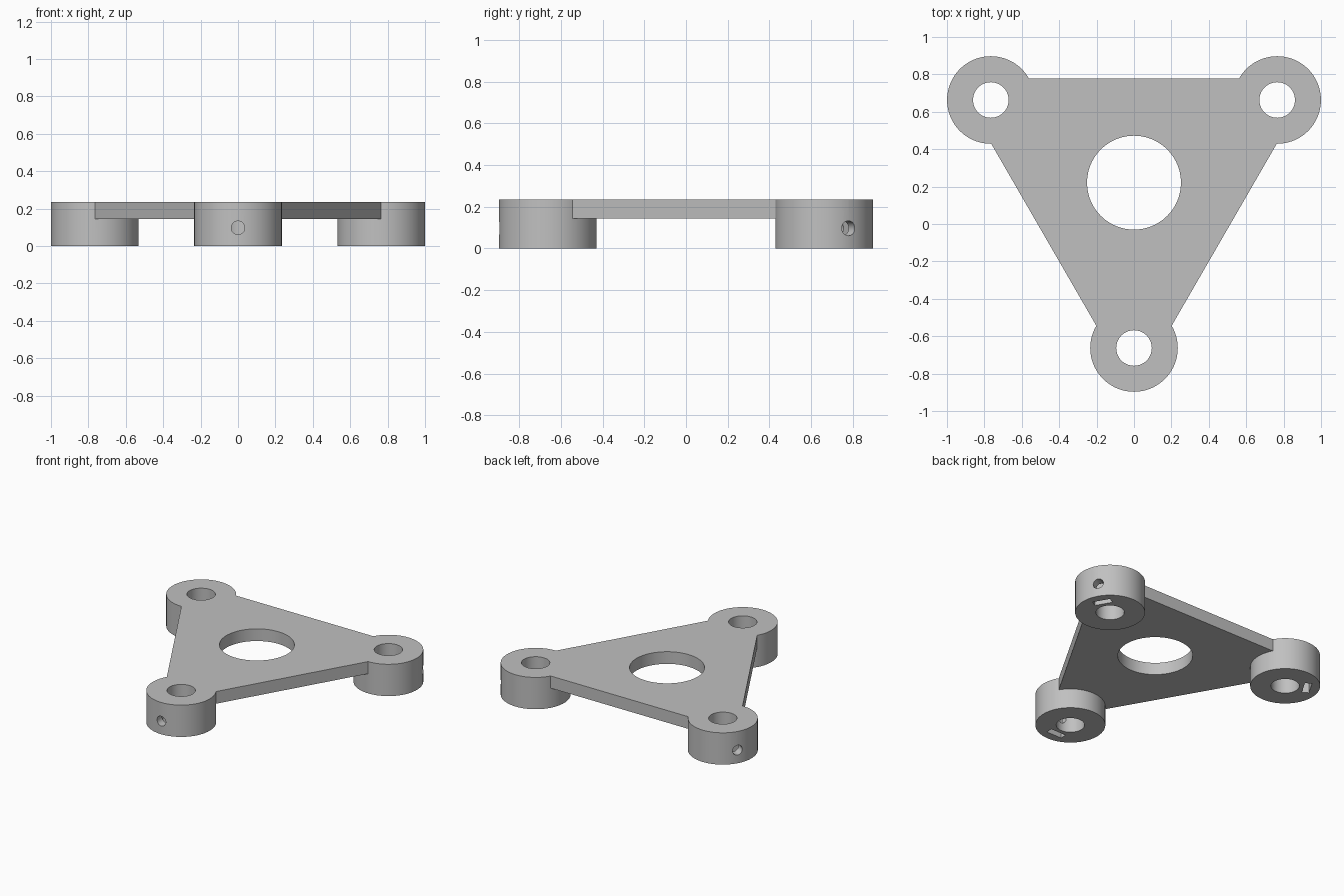
import bpy
import math
from mathutils import Matrix, Vector

if "Cube" in bpy.data.objects:
    bpy.data.objects.remove(bpy.data.objects["Cube"], do_unlink=True)

CENTRE = Vector((0, 0.221, 0))
REACH = 0.884          # plate centre to boss centre
BOSS_R, BORE_R, WINDOW_R, SCREW_R = 0.234, 0.095, 0.251, 0.036
TOP, PLATE_BOTTOM = 0.235, 0.145

grey = bpy.data.materials.new("plain grey")
grey.use_nodes = True
grey.diffuse_color = (0.53, 0.53, 0.53, 1)
grey.node_tree.nodes["Principled BSDF"].inputs["Base Color"].default_value = grey.diffuse_color


def prism(name, radius, z0, z1, at, sides=96, turn=0.0):
    """Upright prism or cylinder between two heights."""
    bpy.ops.mesh.primitive_cylinder_add(
        vertices=sides, radius=radius, depth=z1 - z0,
        location=(at.x, at.y, (z0 + z1) / 2), rotation=(0, 0, turn))
    obj = bpy.context.object
    obj.name = name
    obj.data.materials.append(grey)
    return obj


def combine(target, other, operation):
    """Apply a boolean and discard the tool object."""
    other.hide_render = True
    mod = target.modifiers.new(operation.lower(), "BOOLEAN")
    mod.operation = operation
    mod.solver = "EXACT"
    mod.object = other
    bpy.context.view_layer.objects.active = target
    bpy.ops.object.modifier_apply(modifier=mod.name)
    bpy.data.objects.remove(other, do_unlink=True)


# Triangular plate, one corner towards the front
bracket = prism("triangular_bracket", REACH + BOSS_R - 0.004, PLATE_BOTTOM, TOP,
                CENTRE, sides=3, turn=math.pi)

angles = [math.radians(a) for a in (-90, 30, 150)]
spots = [(a, CENTRE + REACH * Vector((math.cos(a), math.sin(a), 0))) for a in angles]

# Round corner bosses
for a, p in spots:
    combine(bracket, prism("corner_boss", BOSS_R, 0, TOP, p, turn=a), "UNION")

# Central window
combine(bracket, prism("window_cutter", WINDOW_R, -0.1, 0.4, CENTRE), "DIFFERENCE")

for a, p in spots:
    out = Vector((math.cos(a), math.sin(a), 0))
    # Vertical bore
    combine(bracket, prism("bore_cutter", BORE_R, -0.1, 0.4, p, sides=64), "DIFFERENCE")

    # Radial set screw hole from the bore to the outside
    screw = prism("screw_cutter", SCREW_R, -0.15, 0.15, p, sides=32)
    screw.matrix_world = (Matrix.Translation(p + out * 0.2 + Vector((0, 0, 0.097)))
                          @ Matrix.Rotation(a, 4, "Z") @ Matrix.Rotation(math.pi / 2, 4, "Y"))
    combine(bracket, screw, "DIFFERENCE")

    # Nut slot open at the underside
    bpy.ops.mesh.primitive_cube_add(size=1, location=p + out * 0.148 + Vector((0, 0, 0.06)),
                                    rotation=(0, 0, a))
    slot = bpy.context.object
    slot.name = "slot_cutter"
    slot.scale = (0.048, 0.125, 0.2)
    slot.data.materials.append(grey)
    combine(bracket, slot, "DIFFERENCE")

# Smooth walls with crisp rims
bpy.ops.object.select_all(action="DESELECT")
bracket.select_set(True)
bpy.context.view_layer.objects.active = bracket
bpy.ops.object.shade_smooth_by_angle(angle=math.radians(30))
